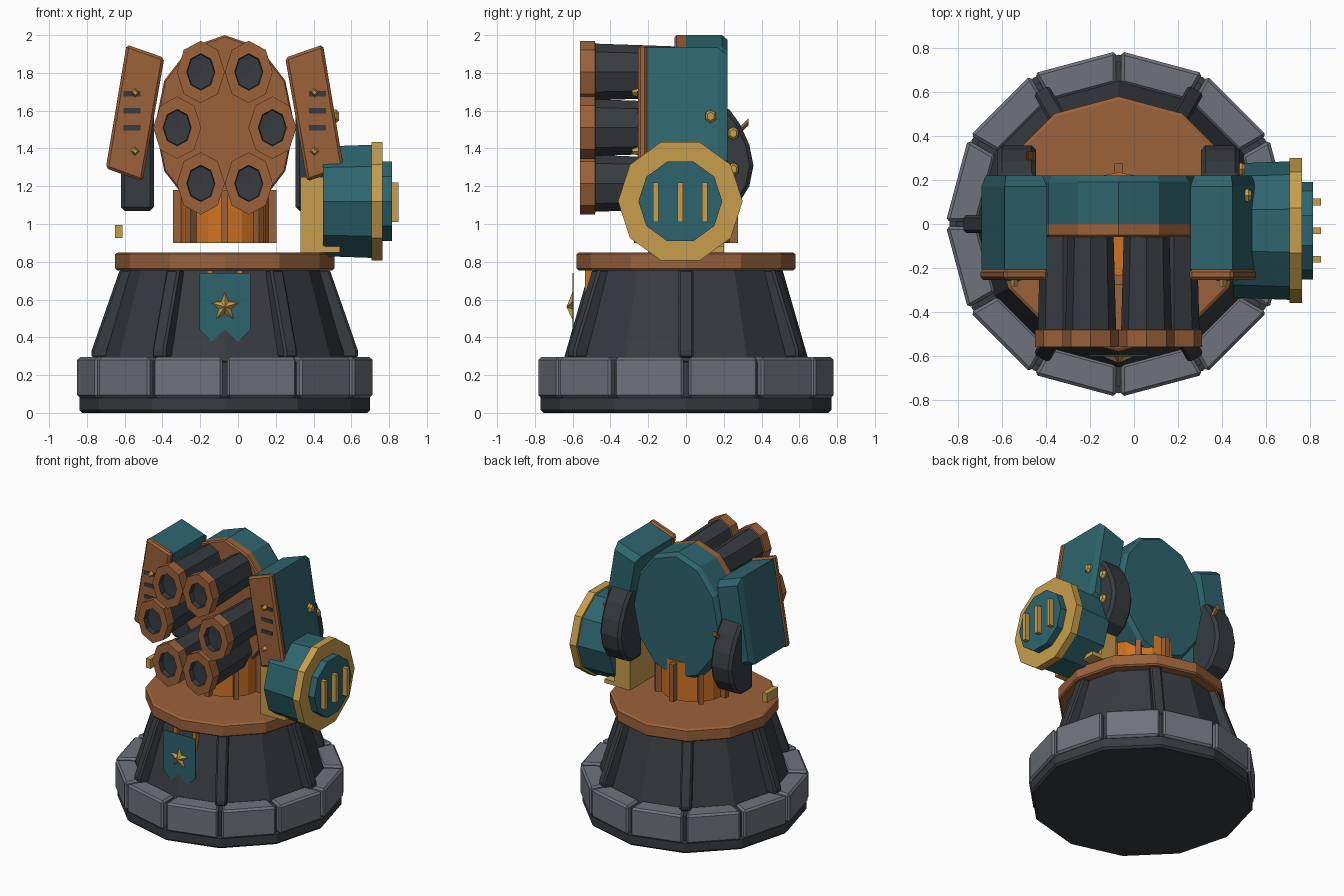
import bpy, bmesh, math
from mathutils import Vector

if "Cube" in bpy.data.objects:
    bpy.data.objects.remove(bpy.data.objects["Cube"])

CX = -0.07  # tower axis


def material(name, r, g, b):
    m = bpy.data.materials.new(name)
    m.diffuse_color = (r, g, b, 1)
    m.use_nodes = True
    m.node_tree.nodes["Principled BSDF"].inputs["Base Color"].default_value = m.diffuse_color
    return m


TEAL = material("teal paint", 0.027, 0.13, 0.155)
BROWN = material("copper brown", 0.33, 0.122, 0.042)
GOLD = material("gold", 0.58, 0.34, 0.07)
DARK = material("dark iron", 0.038, 0.045, 0.051)
STONE = material("grey stone", 0.16, 0.17, 0.20)
ORANGE = material("glowing orange", 0.62, 0.17, 0.017)


def loft(name, rings, mats, bevel=0.0):
    """Skin a list of point rings, cap both ends; mats is one material or one per band."""
    bm = bmesh.new()
    loops = [[bm.verts.new(p) for p in ring] for ring in rings]
    bands = mats if isinstance(mats, list) else [mats] * (len(rings) - 1)
    slots = list(dict.fromkeys(bands))
    n = len(loops[0])
    for a, b, m in zip(loops, loops[1:], bands):
        for i in range(n):
            f = bm.faces.new((a[i], a[(i + 1) % n], b[(i + 1) % n], b[i]))
            f.material_index = slots.index(m)
    for loop, m in ((loops[0], bands[0]), (loops[-1], bands[-1])):
        bm.faces.new(loop).material_index = slots.index(m)
    bmesh.ops.recalc_face_normals(bm, faces=bm.faces)
    mesh = bpy.data.meshes.new(name)
    bm.to_mesh(mesh)
    bm.free()
    for m in slots:
        mesh.materials.append(m)
    ob = bpy.data.objects.new(name, mesh)
    bpy.context.collection.objects.link(ob)
    if bevel:
        mod = ob.modifiers.new("bevel", 'BEVEL')
        mod.width, mod.segments, mod.limit_method = bevel, 1, 'ANGLE'
        mod.angle_limit = math.radians(40)
    return ob


def place(axis, pts, t):
    """Lift 2D points to 3D at depth t along an axis."""
    if axis == 'x':
        return [(t, u, v) for u, v in pts]
    if axis == 'y':
        return [(u, t, v) for u, v in pts]
    return [(u, v, t) for u, v in pts]


def prism(name, axis, pts, t0, t1, mat, bevel=0.0):
    return loft(name, [place(axis, pts, t0), place(axis, pts, t1)], mat, bevel)


def box(name, x0, x1, y0, y1, z0, z1, mat, bevel=0.0):
    return prism(name, 'z', [(x0, y0), (x1, y0), (x1, y1), (x0, y1)], z0, z1, mat, bevel)


def ngon(cu, cv, ru, rv, n, start=0.0):
    return [(cu + ru * math.cos(start + math.tau * i / n),
             cv + rv * math.sin(start + math.tau * i / n)) for i in range(n)]


def turned(name, axis, c, profile, n, mats, squash=1.0, start=0.0):
    """Rings of (depth, radius) around a centre."""
    return loft(name, [place(axis, ngon(*c, r * squash, r, n, start), t)
                       for t, r in profile], mats)


def polar(r, a, side, z):
    """Point at radius r, angle a, pushed sideways."""
    return (CX + r * math.cos(a) - side * math.sin(a),
            r * math.sin(a) + side * math.cos(a), z)


# --- base -----------------------------------------------------------------
turned("base", 'z', (CX, 0), [(0, 0.755), (0.015, 0.77), (0.08, 0.77), (0.085, 0.74),
                             (0.27, 0.74), (0.275, 0.65), (0.76, 0.51)], 12, DARK)
for i in range(12):
    a0, a1 = math.tau * i / 12, math.tau * (i + 1) / 12
    quad = [polar(0.64, a0, 0.012, 0), polar(0.785, a0, 0.012, 0),
            polar(0.785, a1, -0.012, 0), polar(0.64, a1, -0.012, 0)]
    prism("stone_block", 'z', [p[:2] for p in quad], 0.08, 0.295, STONE, 0.014)
for i in range(6):
    a = math.tau * i / 6
    rings = [[polar(r + d, a, s, z) for d, s in
              ((-0.09, -0.04), (0, -0.04), (0, 0.04), (-0.09, 0.04))]
             for r, z in ((0.705, 0.29), (0.705, 0.33), (0.555, 0.76))]
    if i % 6 != 4.5:
        loft("sloped_rib", rings, DARK, 0.012)
turned("top_plate", 'z', (CX, 0), [(0.755, 0.57), (0.765, 0.58), (0.84, 0.58), (0.85, 0.565)],
       12, BROWN)

# --- banner with star -----------------------------------------------------
prism("banner", 'y', [(-0.205, 0.74), (-0.205, 0.44), (-0.14, 0.375), (CX, 0.435),
                      (0.0, 0.375), (0.065, 0.44), (0.065, 0.74)], -0.602, -0.596, TEAL)
for x in (-0.15, 0.01):
    box("banner_clip", x - 0.015, x + 0.015, -0.535, -0.48, 0.62, 0.757, ORANGE)
outline = []
for i in range(10):
    r, a = (0.08, 0.035)[i % 2], math.pi / 2 + math.tau * i / 10
    outline.append((r * math.cos(a), r * math.sin(a)))
loft("star", [[(CX + u * k, y, 0.56 + v * k) for u, v in outline]
              for y, k in ((-0.601, 1), (-0.632, 0.02))], GOLD)

# --- neck -----------------------------------------------------------------
turned("neck", 'z', (CX, 0), [(0.9, 0.235), (1.19, 0.235)], 16, ORANGE)
for i in range(8):
    a = math.tau * i / 8
    pts = [polar(r, a, s, 0)[:2] for r, s in
           ((0.22, -0.018), (0.275, -0.018), (0.275, 0.018), (0.22, 0.018))]
    prism("neck_rib", 'z', pts, 0.9, 1.18, BROWN)

# --- launcher head --------------------------------------------------------
HEAD = (CX, 1.52)
turned("head", 'y', HEAD, [(0.0, 0.48), (0.19, 0.48), (0.22, 0.455)], 12, TEAL, 0.77, math.pi / 2)
turned("head_front", 'y', HEAD, [(-0.06, 0.47), (-0.05, 0.48), (0.0, 0.48)], 12, BROWN,
       0.77, math.pi / 2)
for dx, z in ((0.127, 1.805), (0.252, 1.51), (0.127, 1.215)):
    for s in (-1, 1):
        turned("barrel", 'y', (CX + s * dx, z),
               [(-0.05, 0.135), (-0.48, 0.15), (-0.481, 0.165), (-0.56, 0.165),
                (-0.56, 0.097), (-0.52, 0.092), (-0.515, 0.001)], 8,
               [DARK, BROWN, BROWN, BROWN, DARK, DARK], 0.77, math.pi / 2)

# --- side armour and pods -------------------------------------------------
PANEL = [(0.52, 1.95), (0.32, 1.88), (0.435, 1.225), (0.63, 1.295)]  # offsets from axis
PANEL = [(u, v) for u, v in PANEL]
MID = (0.475, 1.585)
POD = [(0.08, 1.62), (0.22, 1.62), (0.285, 1.53), (0.335, 1.42), (0.357, 1.31),
       (0.335, 1.2), (0.28, 1.11), (0.2, 1.07), (0.08, 1.07)]


def scaled(k, s):
    return [(CX + s * (MID[0] + (u - MID[0]) * k), MID[1] + (v - MID[1]) * k) for u, v in PANEL]


for s in (-1, 1):
    prism("armour_front", 'y', scaled(1.0, s), -0.255, -0.205, BROWN, 0.014)
    loft("armour_body", [place('y', scaled(k, s), y) for y, k in
                         ((-0.206, 0.96), (0.17, 0.96), (0.22, 0.84))], TEAL)
    for z in (1.51, 1.60, 1.69):
        xs = sorted((CX + s * 0.445, CX + s * 0.535))
        box("armour_slot", xs[0], xs[1], -0.259, -0.25, z - 0.014, z + 0.014, DARK)
    for z in (1.385, 1.695):
        turned("front_stud", 'y', (CX + s * 0.475, z), [(-0.25, 0.025), (-0.285, 0.012)], 4, GOLD)
    xs = sorted((CX + s * 0.375, CX + s * 0.55))
    prism("rear_pod", 'x', POD, xs[0], xs[1], DARK, 0.02)

# studs on the right side, peg on the left pod
for y, z, x in ((0.13, 1.57, 0.50), (0.25, 1.48, 0.47), (0.25, 1.29, 0.47)):
    turned("side_stud", 'x', (y, z), [(x - 0.03, 0.036), (x + 0.02, 0.036), (x + 0.035, 0.022)],
           6, GOLD, 0.9, math.pi / 2)
loft("pod_peg", [[(u, y, v + z) for u, v in ngon(-0.47, 0, 0.022, 0.022, 6)]
                 for y, z in ((0.27, 1.48), (0.33, 1.54))], BROWN)

# --- side drum ------------------------------------------------------------
DRUM = (-0.03, 1.12)
box("drum_bracket", 0.33, 0.46, -0.2, 0.2, 0.85, 1.25, GOLD)
box("bracket_foot", 0.44, 0.54, -0.2, 0.2, 0.85, 0.88, GOLD)
turned("drum", 'x', DRUM, [(0.45, 0.305), (0.71, 0.315)], 10, TEAL)
turned("drum_rim", 'x', DRUM, [(0.708, 0.33), (0.765, 0.33)], 10, GOLD)
turned("drum_cap", 'x', DRUM, [(0.76, 0.222), (0.815, 0.222)], 10, TEAL)
for y in (-0.16, -0.03, 0.10):
    box("drum_bar", 0.81, 0.85, y - 0.015, y + 0.015, 1.01, 1.22, GOLD)
box("loose_latch", -0.65, -0.612, -0.17, -0.04, 0.925, 0.995, GOLD)
